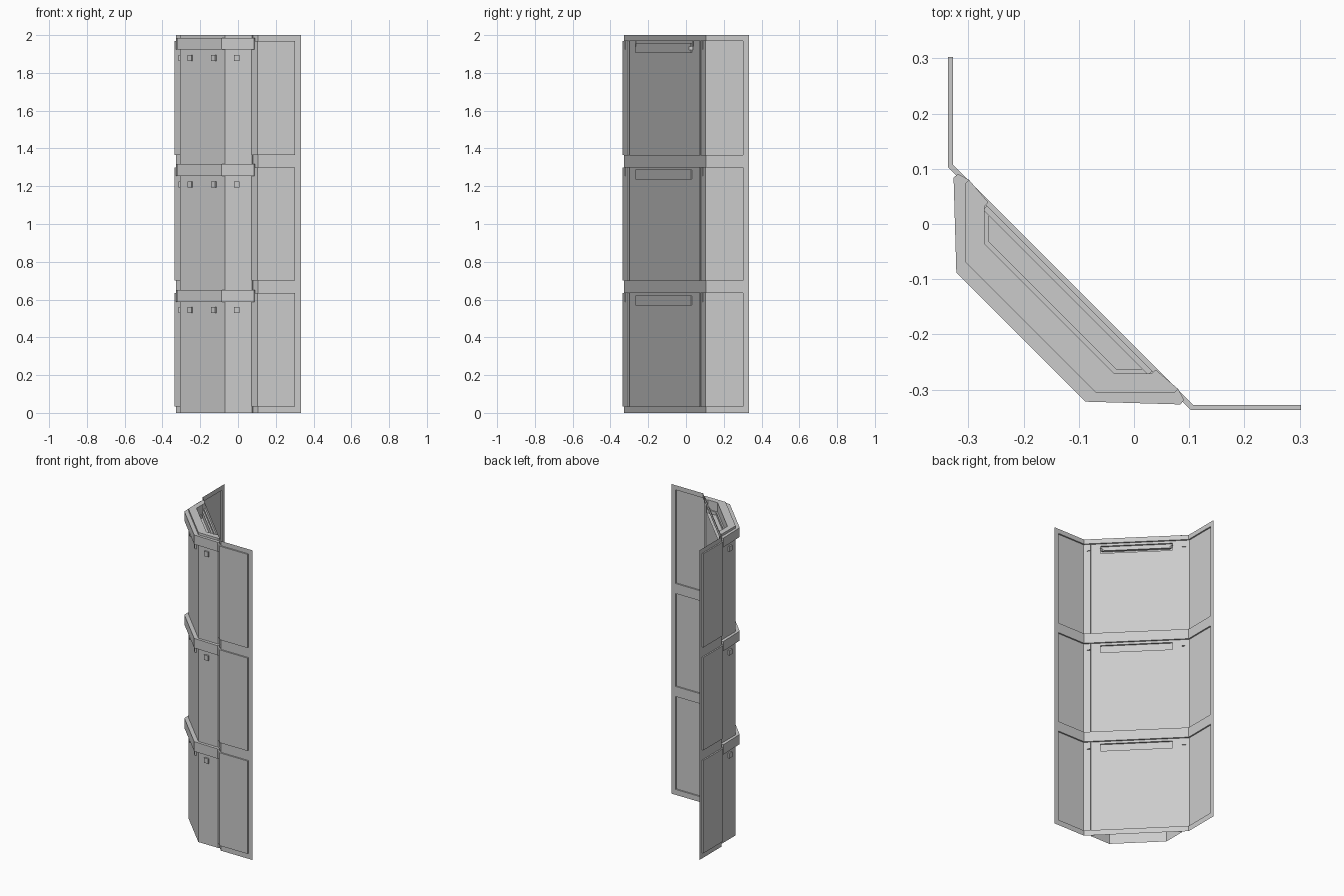
import bpy
import bmesh
from mathutils import Vector, Matrix

cube = bpy.data.objects.get("Cube")
if cube:
    bpy.data.objects.remove(cube, do_unlink=True)

grey = bpy.data.materials.new("plain grey")
grey.use_nodes = True
colour = (0.6, 0.6, 0.6, 1)
grey.diffuse_color = colour
grey.node_tree.nodes["Principled BSDF"].inputs["Base Color"].default_value = colour


def mirrored(half):
    """Complete a plan path across the diagonal plane x = y."""
    return half + [(y, x) for x, y in reversed(half)]


def face(bm, points):
    bm.faces.new([bm.verts.new(p) for p in points])


def sheet(bm, path, z0, z1):
    """Vertical strip along a plan path."""
    for (ax, ay), (bx, by) in zip(path, path[1:]):
        face(bm, [(ax, ay, z0), (bx, by, z0), (bx, by, z1), (ax, ay, z1)])


def ledge(bm, outer, inner, z):
    """Flat strip between two plan paths."""
    for a, b, c, d in zip(outer, outer[1:], inner[1:], inner):
        face(bm, [(*p, z) for p in (a, b, c, d)])


def finish(bm, name):
    bmesh.ops.remove_doubles(bm, verts=bm.verts, dist=0.0005)
    bmesh.ops.recalc_face_normals(bm, faces=bm.faces)
    mesh = bpy.data.meshes.new(name)
    bm.to_mesh(mesh)
    bm.free()
    mesh.materials.append(grey)
    obj = bpy.data.objects.new(name, mesh)
    bpy.context.collection.objects.link(obj)
    return obj


# Plan paths
frame = mirrored([(-0.328, 0.303), (-0.328, 0.107)])
panel = mirrored([(-0.337, 0.303), (-0.337, 0.103)])
column = mirrored([(-0.299, 0.080), (-0.306, 0.073), (-0.306, -0.069)])
collar = mirrored([(-0.319, 0.091), (-0.327, 0.084), (-0.322, -0.088)])
pit = mirrored([(-0.264, 0.039), (-0.271, 0.032), (-0.271, -0.036)])
pit_floor = mirrored([(-0.261, 0.036), (-0.263, 0.029), (-0.263, -0.032)])
storeys = [(0.035, 0.635), (0.70, 1.30), (1.365, 1.97)]

# Wall frame: end strips and horizontal bands
bm = bmesh.new()
for end in ([(-0.328, 0.333), frame[0]], [frame[-1], (0.333, -0.328)]):
    sheet(bm, end, 0, 2)
edges = [0] + [z for storey in storeys for z in storey] + [2]
for z0, z1 in zip(edges[::2], edges[1::2]):
    sheet(bm, frame, z0, z1)
finish(bm, "wall_frame")

# Pressed wall panels, each with a shallow slot in the diagonal part
bm = bmesh.new()
start, end = Vector(panel[1]), Vector(panel[2])
p, q = (tuple(start.lerp(end, t)) for t in (0.16, 0.84))
deep_p, deep_q = ((x - 0.007, y - 0.007) for x, y in (p, q))
for z0, z1 in storeys:
    s0, s1 = z1 - 0.063, z1 - 0.015
    sheet(bm, [panel[0], panel[1], p], z0, z1)
    sheet(bm, [q, panel[2], panel[3]], z0, z1)
    sheet(bm, [p, q], z0, s0)
    sheet(bm, [p, q], s1, z1)
    sheet(bm, [p, deep_p, deep_q, q], s0, s1)
    for z in (s0, s1):
        ledge(bm, [p, q], [deep_p, deep_q], z)
    for z in (z0, z1):
        ledge(bm, frame, panel, z)
    for i in (0, -1):
        sheet(bm, [frame[i], panel[i]], z0, z1)
finish(bm, "wall_panels")

# Bay column: open shell with a sunken top
bm = bmesh.new()
sheet(bm, column, 0, 2)
ledge(bm, column, pit, 2)
sheet(bm, pit, 1.94, 2)
ledge(bm, pit, pit_floor, 1.94)
sheet(bm, pit_floor, 1.92, 1.94)
face(bm, [(*v, 1.92) for v in pit_floor])
finish(bm, "bay_column")

# Collars around the column
for i, (z0, z1) in enumerate([(0.587, 0.65), (1.255, 1.317), (1.925, 1.985)]):
    bm = bmesh.new()
    sheet(bm, collar, z0, z1)
    for z in (z0, z1):
        ledge(bm, collar, column, z)
    finish(bm, f"collar_{i + 1}")

# Small square studs below each collar
spots = [(-0.306, -0.007, 0), (-0.25, -0.125, 45), (-0.125, -0.25, 45), (-0.007, -0.306, 90)]
for i, z in enumerate((0.545, 1.21, 1.88)):
    bm = bmesh.new()
    for x, y, angle in spots:
        turn = Matrix.Rotation(angle * 3.14159 / 180, 4, "Z")
        size = Matrix.Diagonal((0.02, 0.028, 0.032, 1))
        bmesh.ops.create_cube(bm, size=1, matrix=Matrix.Translation((x, y, z)) @ turn @ size)
    finish(bm, f"studs_{i + 1}")
